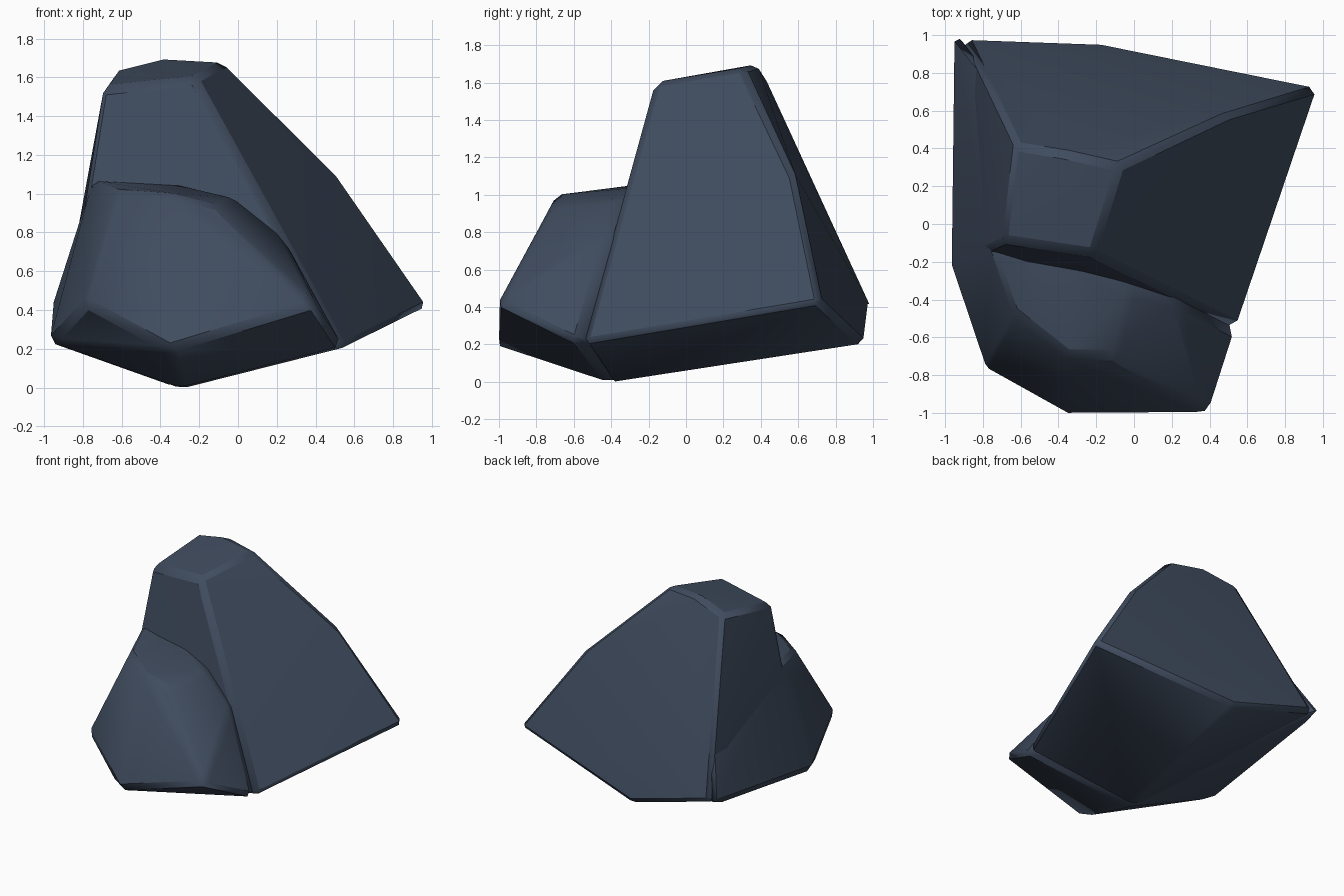
import bpy, bmesh, math

if "Cube" in bpy.data.objects:
    bpy.data.objects.remove(bpy.data.objects["Cube"])

# One slate colour for the whole rock
slate = bpy.data.materials.new("dark_slate")
slate.diffuse_color = (0.05, 0.071, 0.112, 1)
slate.use_nodes = True
slate.node_tree.nodes["Principled BSDF"].inputs["Base Color"].default_value = slate.diffuse_color


def boulder(name, corners, width):
    """Convex chunk of stone through the corners, with worn edges."""
    bm = bmesh.new()
    for c in corners:
        bm.verts.new(c)
    bmesh.ops.convex_hull(bm, input=bm.verts)
    inside = [v for v in bm.verts if not v.link_faces]
    bmesh.ops.delete(bm, geom=inside, context='VERTS')
    bmesh.ops.dissolve_limit(bm, angle_limit=math.radians(3),
                             verts=bm.verts, edges=bm.edges)
    bmesh.ops.recalc_face_normals(bm, faces=bm.faces)
    mesh = bpy.data.meshes.new(name)
    bm.to_mesh(mesh)
    bm.free()
    ob = bpy.data.objects.new(name, mesh)
    bpy.context.collection.objects.link(ob)
    mesh.materials.append(slate)
    bev = ob.modifiers.new("worn_edges", 'BEVEL')
    bev.width = width
    bev.segments = 1
    bev.limit_method = 'ANGLE'
    bev.angle_limit = math.radians(20)
    bpy.ops.object.select_all(action='DESELECT')
    bpy.context.view_layer.objects.active = ob
    ob.select_set(True)
    bpy.ops.object.shade_smooth_by_angle(angle=math.radians(40))
    return ob


# Tall peak: crown, right-hand ridge, then the base
boulder("tall_peak", [
    (-.63, .42, 1.635), (-.38, .38, 1.70), (-.07, .31, 1.68),
    (-.22, -.17, 1.60), (-.69, -.10, 1.55),
    (.515, .585, 1.10), (.985, .725, .42), (.55, -.555, .205),
    (-.17, .96, .20), (-.90, .985, .41), (-.765, .80, .78),
    (-.90, -.20, .23), (-.30, -.41, -.01)], 0.035)

# Low shoulder: stepped ledge in front, running back along the left side
boulder("front_ledge", [
    (-.75, -.13, 1.07), (-.62, -.49, 1.015), (-.35, -.70, 1.0),
    (-.10, -.70, .94), (-.30, -.20, 1.045), (-.02, -.36, .98),
    (.23, -.41, .78),
    (.405, -1.01, .42), (-.35, -1.015, .19), (-.79, -.77, .43),
    (-.975, -.22, .23), (.545, -.575, .205), (-.30, -.41, -.01),
    (-.96, 1.02, .41), (-.80, .82, .79)], 0.035)
